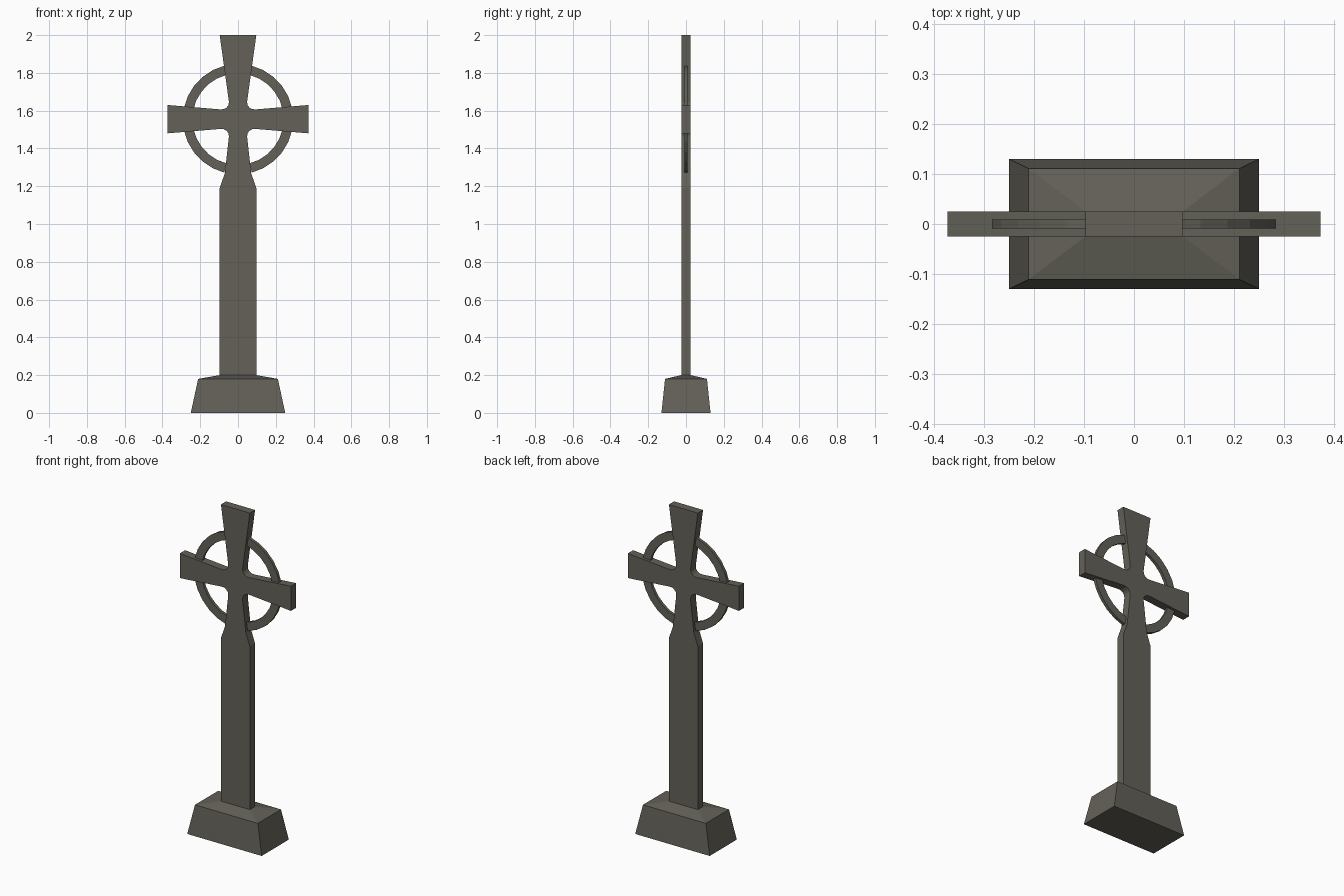
import bpy, bmesh, math

if "Cube" in bpy.data.objects:
    bpy.data.objects.remove(bpy.data.objects["Cube"])

CZ = 1.555          # height of the crossing
T = 0.025           # half thickness of the cross slab

stone = bpy.data.materials.new("weathered stone")
stone.diffuse_color = (0.125, 0.119, 0.097, 1)
stone.use_nodes = True
stone.node_tree.nodes["Principled BSDF"].inputs["Base Color"].default_value = stone.diffuse_color


def finish(name, bm):
    bmesh.ops.recalc_face_normals(bm, faces=bm.faces)
    mesh = bpy.data.meshes.new(name)
    bm.to_mesh(mesh)
    bm.free()
    mesh.materials.append(stone)
    obj = bpy.data.objects.new(name, mesh)
    bpy.context.collection.objects.link(obj)
    return obj


def slab(name, outline, half):
    """Extrude an x-z outline symmetrically along y."""
    bm = bmesh.new()
    face = bm.faces.new([bm.verts.new((x, -half, z)) for x, z in outline])
    new = bmesh.ops.extrude_face_region(bm, geom=[face])["geom"]
    verts = [v for v in new if isinstance(v, bmesh.types.BMVert)]
    bmesh.ops.translate(bm, verts=verts, vec=(0, 2 * half, 0))
    return finish(name, bm)


# Cross slab: right half outline, armpit fillets mirrored about the crossing
fillet = [(0.048, 0.092), (0.051, 0.074), (0.061, 0.061), (0.076, 0.053), (0.096, 0.052)]
right = [(0.097, 0.2), (0.097, 1.19), (0.07, 1.268)]
right += [(x, CZ - z) for x, z in fillet]
right += [(0.373, CZ - 0.075), (0.373, CZ + 0.075)]
right += [(x, CZ + z) for x, z in reversed(fillet)]
right += [(0.097, 2.0)]
slab("cross_shaft_and_arms", right + [(-x, z) for x, z in reversed(right)], T)

# Ring: one thin arc in each quadrant, ends just buried in the arms
R_IN, R_OUT, SEG = 0.242, 0.292, 5
angles = [math.radians(12 + 63.5 * i / SEG) for i in range(SEG + 1)]
for sx, side in ((1, "right"), (-1, "left")):
    for sz, level in ((1, "upper"), (-1, "lower")):
        arc = [(R_OUT * math.cos(a), R_OUT * math.sin(a)) for a in angles]
        arc += [(R_IN * math.cos(a), R_IN * math.sin(a)) for a in reversed(angles)]
        slab(f"ring_{level}_{side}", [(sx * x, CZ + sz * z) for x, z in arc], 0.009)

# Plinth: tapered block with a shallow sloped top rising to the shaft
bm = bmesh.new()
levels = [(0.25, 0.13, 0), (0.211, 0.111, 0.18), (0.097, T, 0.2)]
rings = [[bm.verts.new((sx * x, sy * y, z)) for sx, sy in ((-1, -1), (1, -1), (1, 1), (-1, 1))]
         for x, y, z in levels]
bm.faces.new(rings[0])
for lo, hi in zip(rings, rings[1:]):
    for i in range(4):
        j = (i + 1) % 4
        bm.faces.new((lo[i], lo[j], hi[j], hi[i]))
bm.faces.new(rings[-1])
finish("plinth", bm)
